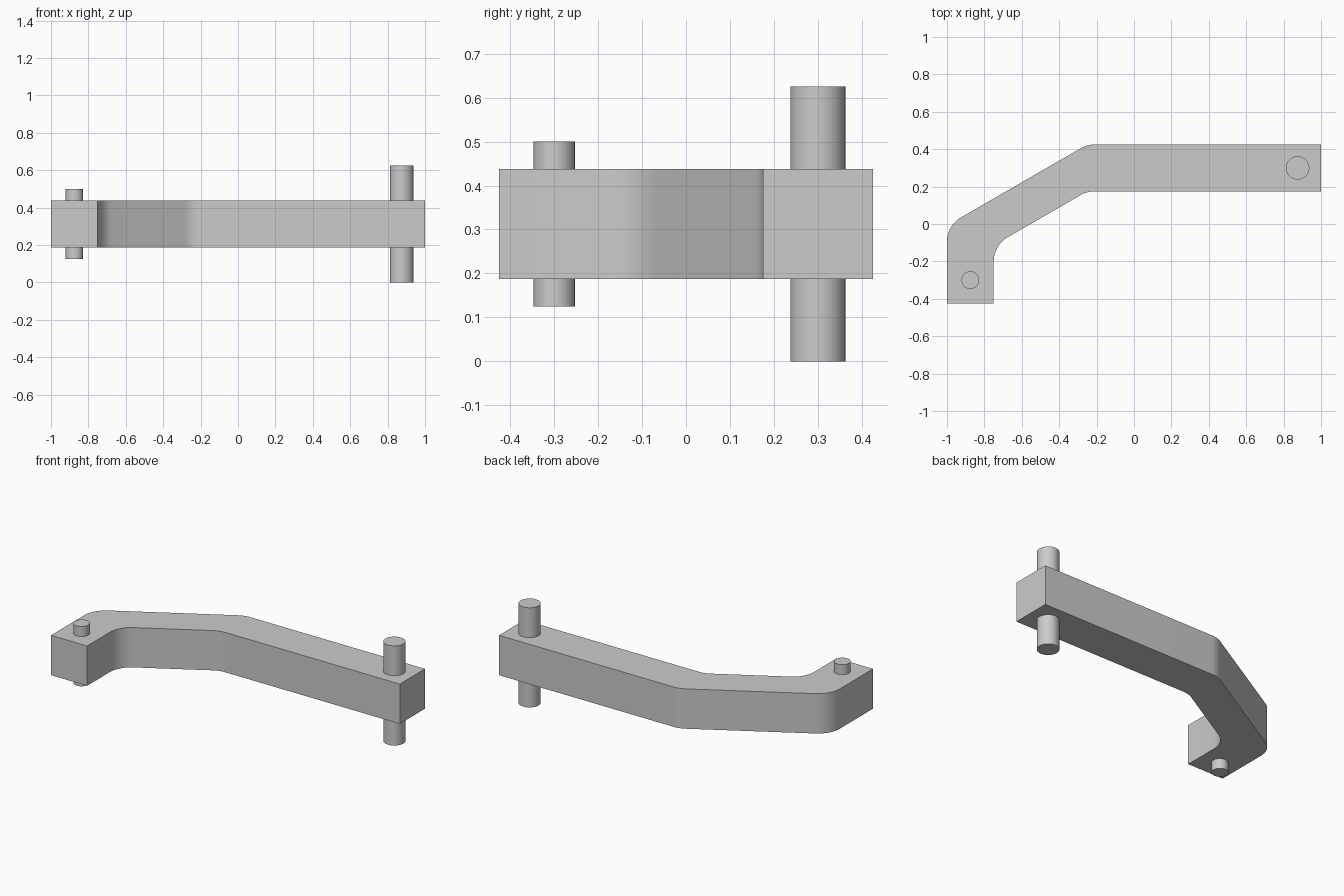
import bpy
import bmesh
import math
from mathutils import Vector

cube = bpy.data.objects.get("Cube")
if cube:
    bpy.data.objects.remove(cube, do_unlink=True)

GREY = (0.6, 0.6, 0.6, 1.0)
steel = bpy.data.materials.new("plain_grey")
steel.use_nodes = True
steel.diffuse_color = GREY
steel.node_tree.nodes["Principled BSDF"].inputs["Base Color"].default_value = GREY


def finish(obj, name):
    obj.name = name
    obj.data.materials.append(steel)
    bpy.ops.object.select_all(action="DESELECT")
    obj.select_set(True)
    bpy.context.view_layer.objects.active = obj
    bpy.ops.object.shade_smooth_by_angle(angle=math.radians(30))


def fillet(before, corner, after, radius, steps=12):
    """Points of an arc that rounds the corner between two straight edges."""
    corner = Vector(corner)
    a = (Vector(before) - corner).normalized()
    b = (Vector(after) - corner).normalized()
    half = a.angle(b) / 2
    centre = corner + (a + b).normalized() * radius / math.sin(half)
    start = corner + a * radius / math.tan(half) - centre
    end = corner + b * radius / math.tan(half) - centre
    return [centre + start.lerp(end, i / steps).normalized() * radius
            for i in range(steps + 1)]


# Bent arm: constant-width bar with a 30 degree diagonal between two straights
WIDTH, BOTTOM, RADIUS = 0.25, 0.1875, 0.15
SLOPE = math.tan(math.radians(30))
BACK, BEND = 0.425, -0.25
inner = BACK - WIDTH
corners = [
    (-1, -BACK), (-1 + WIDTH, -BACK),
    (-1 + WIDTH, inner - (1 - WIDTH + BEND) * SLOPE), (BEND, inner),
    (1, inner), (1, BACK),
    (BEND, BACK), (-1, BACK - (1 + BEND) * SLOPE),
]
outline = []
for i, corner in enumerate(corners):
    if i in (2, 3, 6, 7):
        outline += fillet(corners[i - 1], corner, corners[(i + 1) % len(corners)], RADIUS)
    else:
        outline.append(Vector(corner))

bm = bmesh.new()
base = bm.faces.new([bm.verts.new((p.x, p.y, BOTTOM)) for p in outline])
top = bmesh.ops.extrude_face_region(bm, geom=[base], use_keep_orig=True)["geom"]
bmesh.ops.translate(bm, vec=(0, 0, WIDTH),
                    verts=[v for v in top if isinstance(v, bmesh.types.BMVert)])
bmesh.ops.recalc_face_normals(bm, faces=bm.faces)
mesh = bpy.data.meshes.new("bent_arm")
bm.to_mesh(mesh)
bm.free()
arm = bpy.data.objects.new("bent_arm", mesh)
bpy.context.collection.objects.link(arm)
finish(arm, "bent_arm")

# Pins passing through both ends of the arm
MIDDLE = BOTTOM + WIDTH / 2
for name, x, y, radius, length in (
    ("large_pin", 0.875, 0.3, 0.0625, 0.625),
    ("small_pin", -0.875, -0.3, 0.047, 0.375),
):
    bpy.ops.mesh.primitive_cylinder_add(vertices=64, radius=radius, depth=length,
                                        location=(x, y, MIDDLE))
    finish(bpy.context.object, name)
